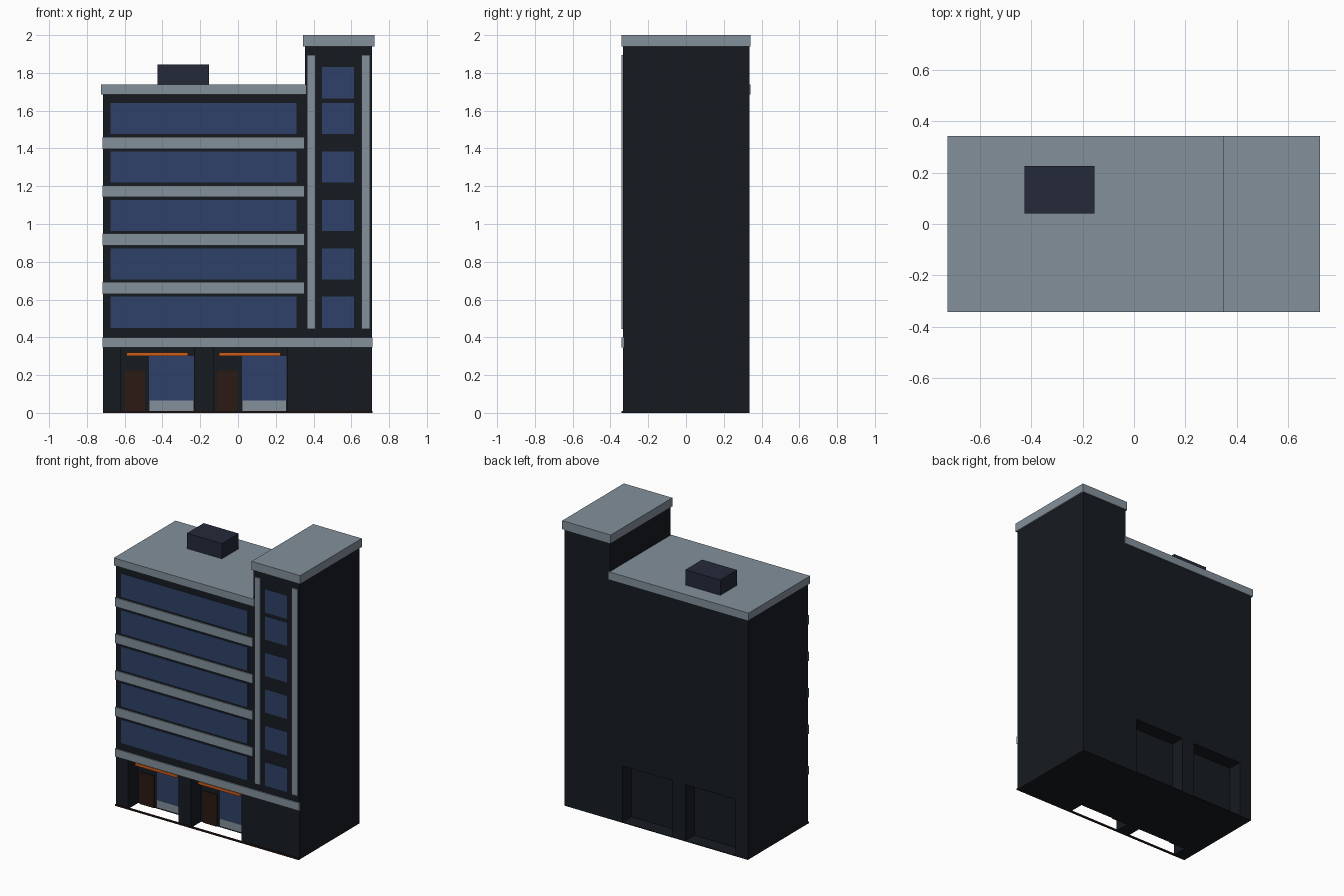
import bpy, bmesh

if "Cube" in bpy.data.objects:
    bpy.data.objects.remove(bpy.data.objects["Cube"])


def material(name, rgb):
    m = bpy.data.materials.new(name)
    m.diffuse_color = (*rgb, 1)
    m.use_nodes = True
    m.node_tree.nodes["Principled BSDF"].inputs["Base Color"].default_value = m.diffuse_color
    return m


WALL = material("dark_wall", (0.008, 0.011, 0.015))
TRIM = material("grey_trim", (0.23, 0.28, 0.33))
GLASS = material("blue_glass", (0.028, 0.053, 0.14))
DOOR = material("brown_door", (0.025, 0.01, 0.007))
AWNING = material("orange_awning", (0.6, 0.11, 0.012))
PLANT = material("dark_plant", (0.018, 0.023, 0.042))


def box(name, x0, x1, y0, y1, z0, z1, mat=None):
    bm = bmesh.new()
    bmesh.ops.create_cube(bm, size=1)
    for v in bm.verts:
        v.co = (x1 if v.co.x > 0 else x0,
                y1 if v.co.y > 0 else y0,
                z1 if v.co.z > 0 else z0)
    me = bpy.data.meshes.new(name)
    bm.to_mesh(me)
    bm.free()
    ob = bpy.data.objects.new(name, me)
    bpy.context.collection.objects.link(ob)
    if mat:
        me.materials.append(mat)
    return ob


def extrude_profile(name, points, y0, y1, mat):
    bm = bmesh.new()
    face = bm.faces.new([bm.verts.new((x, y0, z)) for x, z in points])
    ext = bmesh.ops.extrude_face_region(bm, geom=[face])
    for v in ext["geom"]:
        if isinstance(v, bmesh.types.BMVert):
            v.co.y = y1
    bmesh.ops.recalc_face_normals(bm, faces=bm.faces)
    me = bpy.data.meshes.new(name)
    bm.to_mesh(me)
    bm.free()
    me.materials.append(mat)
    ob = bpy.data.objects.new(name, me)
    bpy.context.collection.objects.link(ob)
    return ob


FRONT, BACK, PROUD = -0.333, 0.335, -0.341
RECESS = 0.11

# Stepped main block with the taller stair tower on the right
body = extrude_profile("building_body", [
    (-0.715, 0), (0.71, 0), (0.71, 1.95), (0.355, 1.95),
    (0.355, 1.69), (-0.715, 1.69)], FRONT, BACK, WALL)


def cut(name, *dims):
    cutter = box(name, *dims, WALL)
    cutter.hide_render = True
    cutter.hide_set(True)
    mod = body.modifiers.new(name, 'BOOLEAN')
    mod.operation = 'DIFFERENCE'
    mod.solver = 'EXACT'
    mod.object = cutter


# Shop bays: open recess at the front, matching shallow recess at the back
yw = FRONT + RECESS
for i, x in enumerate((-0.62, -0.13)):
    cut(f"front_bay_cutter_{i}", x, x + 0.39, -0.5, yw, -0.1, 0.39)
    cut(f"back_bay_cutter_{i}", x, x + 0.39, BACK - 0.1, 0.5, 0.005, 0.40)
    box(f"shop_door_{i}", x + 0.02, x + 0.127, yw - 0.006, yw + 0.002, 0, 0.225, DOOR)
    box(f"shop_window_{i}", x + 0.15, x + 0.388, yw - 0.006, yw + 0.002, 0.065, 0.30, GLASS)
    box(f"shop_window_plinth_{i}", x + 0.15, x + 0.388, yw - 0.008, yw + 0.002, 0.01, 0.065, TRIM)
    box(f"shop_awning_{i}", x + 0.03, x + 0.355, -0.30, yw + 0.002, 0.30, 0.32, AWNING)

# Floors: ribbon windows, tower windows and the bands between them
for i in range(5):
    z = 0.45 + i * 0.2563
    box(f"ribbon_window_{i}", -0.675, 0.31, -0.336, FRONT + 0.005, z, z + 0.165, GLASS)
    box(f"tower_window_{i}", 0.445, 0.615, -0.336, FRONT + 0.005, z, z + 0.165, GLASS)
    if i:
        box(f"floor_band_{i}", -0.718, 0.352, PROUD, FRONT + 0.005, z - 0.077, z - 0.014, TRIM)
box("tower_window_top", 0.445, 0.615, -0.336, FRONT + 0.005, 1.665, 1.83, GLASS)
box("shopfront_band", -0.718, 0.712, PROUD, FRONT + 0.005, 0.345, 0.40, TRIM)

# Vertical tower fins
for name, x in (("left", 0.365), ("right", 0.655)):
    box(f"tower_fin_{name}", x, x + 0.045, PROUD, FRONT + 0.005, 0.445, 1.895, TRIM)

# Roof slabs, rooftop plant box and ground sill
box("main_roof", -0.725, 0.362, -0.342, 0.342, 1.685, 1.738, TRIM)
box("tower_roof", 0.345, 0.722, -0.342, 0.342, 1.94, 2.0, TRIM)
box("rooftop_unit", -0.425, -0.153, 0.04, 0.226, 1.73, 1.845, PLANT)
box("ground_sill", -0.716, 0.711, -0.342, FRONT + 0.003, 0, 0.01, DOOR)
